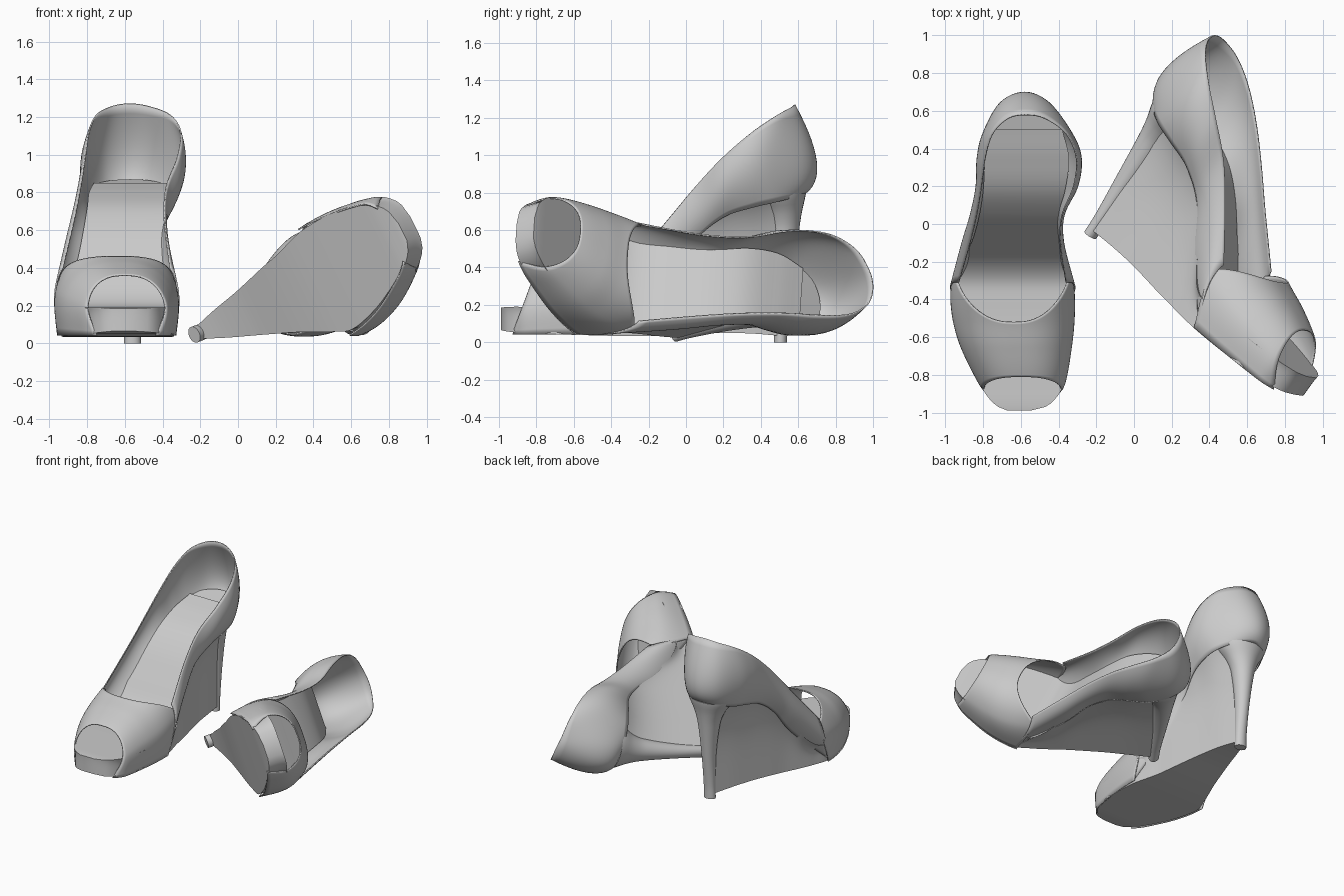
import bpy, bmesh, math
from mathutils import Vector, Matrix

if "Cube" in bpy.data.objects:
    bpy.data.objects.remove(bpy.data.objects["Cube"])


def interp(table, k):
    """Smooth value of a row table at key k (first column is the key)."""
    n = len(table)
    k = min(max(k, table[0][0]), table[-1][0])
    i = 0
    while i < n - 2 and k > table[i + 1][0]:
        i += 1

    def slope(j, c):
        a, b = table[max(j - 1, 0)], table[min(j + 1, n - 1)]
        return (b[c] - a[c]) / (b[0] - a[0])
    p, q = table[i], table[i + 1]
    d = q[0] - p[0]
    t = (k - p[0]) / d
    h = (2*t**3 - 3*t*t + 1, t**3 - 2*t*t + t, -2*t**3 + 3*t*t, t**3 - t*t)
    return [h[0]*p[c] + h[1]*d*slope(i, c) + h[2]*q[c] + h[3]*d*slope(i + 1, c)
            for c in range(1, len(p))]


def skin(rows, closed=False):
    """Grid of points -> (verts, faces); closed rows get end caps."""
    m, n = len(rows[0]), len(rows)
    faces = [(i*m + j, i*m + (j + 1) % m, (i + 1)*m + (j + 1) % m, (i + 1)*m + j)
             for i in range(n - 1) for j in range(m if closed else m - 1)]
    if closed:
        faces += [tuple(range(m)), tuple(range((n - 1)*m, n*m))]
    return [Vector(p) for r in rows for p in r], faces


# Toe cover: arched sections, cut back at the throat and the peep toe
VAMP = [(-.95, -.74, -.45, .26), (-.88, -.81, -.372, .315), (-.81, -.855, -.345, .36),
        (-.65, -.935, -.315, .42), (-.52, -.975, -.30, .46), (-.40, -.99, -.297, .51),
        (-.28, -.983, -.305, .57)]


def vamp():
    rows = []
    for i in range(61):
        t = math.pi * i / 60
        up = math.degrees(min(t, math.pi - t))
        a = min(max((up - 32) / 58, 0), 1)
        back = -.29 - .23 * math.sin(a * math.pi / 2) - .10 * max(0, 1 - up / 28)**1.5
        front = -.925 + .115 * math.sin(t)
        under = 1 - .10 * max(0, 1 - up / 28)**1.5
        row = []
        for j in range(25):
            y = front + (back - front) * j / 24
            xl, xr, top = interp(VAMP, y)
            c = math.cos(t)
            x = (xl + xr)/2 - (xr - xl)/2 * math.copysign(abs(c)**.8, c) * under
            row.append((x, y, .042 + (top - .042) * max(math.sin(t), 0)**.8))
        rows.append(row)
    return skin(rows)


# Quarters and heel cup: (y, z, left x, right x) from waist to back
BASE = [(-.42, .045, -.945, -.34), (-.1, .35, -.84, -.41), (.05, .55, -.80, -.42),
        (.2, .67, -.78, -.38), (.35, .72, -.77, -.36), (.48, .75, -.75, -.38),
        (.59, .78, -.68, -.46), (.64, .80, -.575, -.575)]
BULGE = [(-.33, .25, -.972, -.315), (-.1, .50, -.91, -.375), (.05, .68, -.865, -.375),
         (.2, .83, -.835, -.305), (.35, .92, -.83, -.285), (.48, .97, -.80, -.33),
         (.64, .97, -.71, -.45), (.695, .97, -.58, -.58)]
RIM = [(-.31, .40, -.93, -.36), (-.1, .65, -.87, -.39), (.05, .83, -.835, -.38),
       (.2, .99, -.81, -.32), (.35, 1.12, -.79, -.305), (.48, 1.21, -.75, -.36),
       (.56, 1.255, -.67, -.47), (.58, 1.27, -.575, -.575)]


def quarter():
    def loop(tab):
        pts = [(r[2], r[0], r[1]) for r in tab] + [(r[3], r[0], r[1]) for r in tab[-2::-1]]
        keyed = [(i,) + p for i, p in enumerate(pts)]
        return [Vector(interp(keyed, i / 6)) for i in range(6 * (len(pts) - 1) + 1)]
    b, m, r = loop(BASE), loop(BULGE), loop(RIM)
    rows = []
    for i in range(15):
        s = i / 14
        rows.append([p*(2*(s - .5)*(s - 1)) + q*(4*s*(1 - s)) + o*(2*s*(s - .5))
                     for p, q, o in zip(b, m, r)])
    return skin(rows)


# Platform, footbed and cutaway wedge: y, bottom x pair, bottom z, top x pair, top z
BODY = [(-.99, -.66, -.56, .065, -.67, -.55, .185), (-.97, -.71, -.48, .06, -.72, -.47, .188),
        (-.93, -.755, -.43, .055, -.765, -.42, .19), (-.88, -.785, -.40, .05, -.80, -.385, .19),
        (-.75, -.85, -.355, .045, -.87, -.345, .19), (-.60, -.905, -.34, .04, -.935, -.325, .19),
        (-.42, -.935, -.345, .035, -.965, -.315, .19), (-.30, -.895, -.37, .033, -.955, -.33, .20),
        (-.20, -.855, -.395, .034, -.91, -.37, .27), (-.08, -.805, -.415, .038, -.855, -.395, .43),
        (.05, -.76, -.44, .045, -.82, -.40, .60), (.18, -.715, -.465, .05, -.80, -.365, .72),
        (.35, -.655, -.492, .047, -.79, -.345, .80), (.50, -.595, -.525, .035, -.765, -.38, .85)]


def body():
    rows = []
    for i in range(76):
        y = -.99 + 1.49 * i / 75
        bl, br, zb, tl, tr, zt = interp(BODY, y)
        row = []
        for a, b, order in ((bl, tl, range(13)), (br, tr, range(12, -1, -1))):
            row += [(a + (b - a) * (k/12)**5, y, zb + (zt - zb) * k/12) for k in order]
        rows.append(row)
    return skin(rows, True)


# Heel post flaring into the heel seat: z, front y, back y, half width, centre x
POST = [(0, .47, .54, .045, -.56), (.1, .47, .545, .044, -.56), (.35, .465, .575, .052, -.562),
        (.6, .44, .605, .082, -.566), (.7, .41, .62, .118, -.568), (.79, .36, .64, .17, -.57),
        (.87, .33, .645, .195, -.572)]


def post():
    rows = []
    for i in range(35):
        z = .87 * i / 34
        f, b, w, c = interp(POST, z)
        row = []
        for k in range(32):
            a = k * math.pi / 16
            y = (f + b)/2 + (b - f)/2 * math.sin(a)
            # top leans forward to follow the slope of the footbed
            row.append((c + w*math.cos(a), y, z - .27 * (.645 - y) * (i / 34)**8))
        rows.append(row)
    return skin(rows, True)


def frame(heel, toe, top, side):
    f = (toe - heel).normalized()
    u = top - heel
    u = (u - f * u.dot(f)).normalized()
    n = f.cross(u) * side
    return Matrix((f, u, n)).transposed()


def make(name, verts, faces, thick):
    bm = bmesh.new()
    vs = [bm.verts.new(v) for v in verts]
    for f in faces:
        bm.faces.new([vs[i] for i in f])
    bmesh.ops.recalc_face_normals(bm, faces=bm.faces)
    me = bpy.data.meshes.new(name)
    bm.to_mesh(me)
    bm.free()
    me.shade_smooth()
    me.set_sharp_from_angle(angle=math.radians(40))
    ob = bpy.data.objects.new(name, me)
    bpy.context.collection.objects.link(ob)
    if thick:
        mod = ob.modifiers.new("leather", 'SOLIDIFY')
        mod.thickness = .008
        mod.offset = 0


PARTS = [("toe_cover", vamp(), True), ("quarter", quarter(), True),
         ("platform_wedge", body(), False), ("heel_post", post(), False)]

# Standing shoe
for name, (v, f), thick in PARTS:
    make("standing_" + name, v, f, thick)

# Mirrored shoe lying on its side, aligned by heel tip, toe and back rim
h0, h1 = Vector((-.56, .5, 0)), Vector((-.22, -.06, .04))
A = frame(h0, Vector((-.62, -.99, .12)), Vector((-.58, .58, 1.27)), -1)
B = frame(h1, Vector((.90, -.85, .575)), Vector((.39, 1.0, .245)), 1)
M = B @ A.inverted()
lying = [(n, [M @ (p - h0) + h1 for p in v], f, t) for n, (v, f), t in PARTS]
pts = [p for part in lying for p in part[1]]
shift = Vector((.978 - max(p.x for p in pts), .998 - max(p.y for p in pts),
                .003 - min(p.z for p in pts)))
for name, v, f, thick in lying:
    make("lying_" + name, [p + shift for p in v], f, thick)
